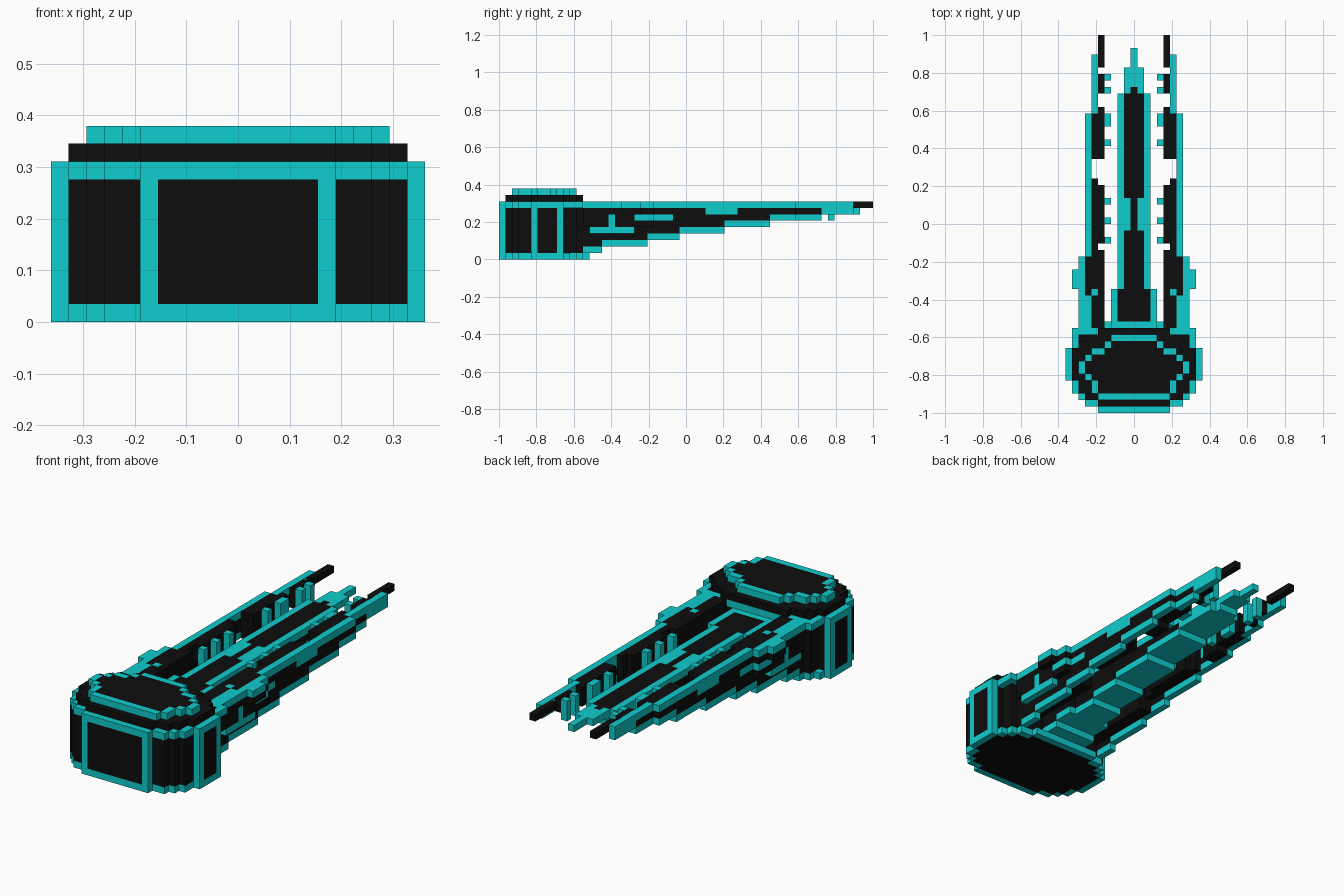
import bpy

cube = bpy.data.objects.get("Cube")
if cube:
    bpy.data.objects.remove(cube, do_unlink=True)

V = 2 / 58          # block size
CYAN, BLACK = 0, 1
grid = {}           # block (x, y, z) -> (part, colour)


def material(name, colour):
    m = bpy.data.materials.new(name)
    m.use_nodes = True
    m.diffuse_color = colour
    m.node_tree.nodes["Principled BSDF"].inputs["Base Color"].default_value = colour
    return m


mats = [material("bright_cyan", (0.005, 0.61, 0.61, 1)),
        material("near_black", (0.004, 0.004, 0.004, 1))]


def fill(part, xs, ys, zs, colour):
    """Fill a mirrored block range; the ends are included."""
    for x in range(xs[0], xs[1] + 1):
        for y in range(ys[0], ys[1] + 1):
            for z in range(zs[0], zs[1] + 1):
                grid[x, y, z] = grid[-x, y, z] = (part, colour)


def slab(part, widths, first, z, rim, inside):
    """One layer given by half widths per row, with a one block rim."""
    cells = {(x, first + i) for i, w in enumerate(widths) for x in range(-w, w + 1)}
    for x, y in cells:
        near = [(x + 1, y), (x - 1, y), (x, y + 1), (x, y - 1)]
        edge = not all(n in cells for n in near)
        grid[x, y, z] = (part, rim if edge else inside)


def keel(y):
    """Lowest layer of the tail at row y."""
    return next((k + 1 for k, end in enumerate((16, 23, 28, 35, 42, 50, 56)) if y < end), 8)


def wall(part, x0, x1, y0, y1, top):
    """Dark stepped wall on a cyan keel."""
    for y in range(y0, y1 + 1):
        k = min(keel(y), top)
        fill(part, (x0, x1), (y, y), (k, top), BLACK)
        fill(part, (x0, x1), (y, y), (k, k), CYAN)


# Head: base plate, dark panels, rim and stepped roof
front = [5, 7, 8, 9, 9] + [10] * 5
slab("head_base", front + [9, 8, 7, 5], 0, 0, CYAN, BLACK)
for z in range(1, 8):
    slab("head_panels", front + [8, 8, 7], 0, z, BLACK, BLACK)
slab("head_rim", front + [9] * 3, 0, 8, CYAN, BLACK)
slab("roof_step", [5, 7, 8, 8] + [9] * 5 + [8, 7, 5], 1, 9, BLACK, BLACK)
slab("roof_top", [5, 6, 6, 7, 8, 8, 7, 6, 4, 3], 2, 10, CYAN, BLACK)

# Upright frames between the head panels
fill("head_frame", (5, 5), (0, 0), (1, 7), CYAN)
for y in (5, 9):
    fill("head_frame", (10, 10), (y, y), (1, 7), CYAN)

# Central spine, narrowing to the tip
wall("spine", 0, 3, 13, 18, 7)
wall("spine", 0, 2, 19, 48, 7)
wall("spine", 0, 1, 49, 52, 7)
wall("spine", 0, 0, 53, 55, 7)
for x, y0, y1 in ((3, 14, 18), (2, 19, 48), (1, 28, 32), (1, 49, 52)):
    fill("spine", (x, x), (y0, y1), (7, 7), CYAN)
fill("spine", (0, 3), (13, 13), (7, 7), CYAN)

# Shoulders behind the head
wall("shoulder", 7, 7, 13, 23, 8)
fill("shoulder", (8, 8), (13, 23), (5, 7), BLACK)
fill("shoulder", (8, 8), (13, 23), (8, 8), CYAN)
fill("shoulder", (7, 7), (13, 17), (8, 8), CYAN)
fill("shoulder", (9, 9), (19, 21), (7, 7), BLACK)
fill("shoulder", (9, 9), (19, 21), (8, 8), CYAN)
fill("shoulder", (8, 8), (14, 20), (4, 4), CYAN)
fill("shoulder", (8, 8), (17, 17), (5, 6), CYAN)
fill("shoulder", (8, 8), (21, 23), (6, 6), CYAN)

# Arms: outer walls with cyan top edges
for x, y0, y1 in ((7, 24, 45), (6, 46, 54)):
    wall("arm", x, x, y0, y1, 8)
    fill("arm", (x, x), (y0, y1), (8, 8), CYAN)
fill("arm", (7, 7), (24, 26), (6, 6), CYAN)
fill("arm", (7, 7), (32, 36), (7, 7), CYAN)

# Arm inner lining, broken by gaps
for x, y0, y1 in ((5, 13, 24), (5, 27, 34), (5, 39, 46), (5, 49, 51),
                  (6, 13, 35), (6, 39, 45)):
    for y in range(y0, y1 + 1):
        fill("arm_lining", (x, x), (y, y), (max(keel(y), 5 if y > 24 else 3), 8), BLACK)
fill("arm_lining", (6, 6), (18, 18), (8, 8), CYAN)
fill("arm_tip", (5, 5), (53, 57), (8, 8), BLACK)

# Posts along the inside of the arms
for y in (26, 29, 32, 41, 44, 45, 49, 51):
    fill("arm_posts", (4, 4), (y, y), (6, 8), CYAN)
    fill("arm_posts", (5, 5), (y, y), (7, 7), BLACK)

# Build one object per part from the exposed block sides
for part in sorted({p for p, c in grid.values()}):
    verts, faces, colours = {}, [], []
    for cell, (p, colour) in grid.items():
        if p != part:
            continue
        for axis in range(3):
            for side in (0, 1):
                near = list(cell)
                near[axis] += 2 * side - 1
                if tuple(near) in grid:
                    continue
                quad = []
                for a, b in ((0, 0), (1, 0), (1, 1), (0, 1)):
                    c = list(cell)
                    c[axis] += side
                    c[(axis + 1) % 3] += a
                    c[(axis + 2) % 3] += b
                    quad.append(verts.setdefault(tuple(c), len(verts)))
                faces.append(quad if side else quad[::-1])
                colours.append(colour)
    mesh = bpy.data.meshes.new(part)
    mesh.from_pydata([((x - 0.5) * V, (y - 29) * V, z * V) for x, y, z in verts], [], faces)
    for m in mats:
        mesh.materials.append(m)
    for poly, colour in zip(mesh.polygons, colours):
        poly.material_index = colour
    bpy.context.collection.objects.link(bpy.data.objects.new(part, mesh))
